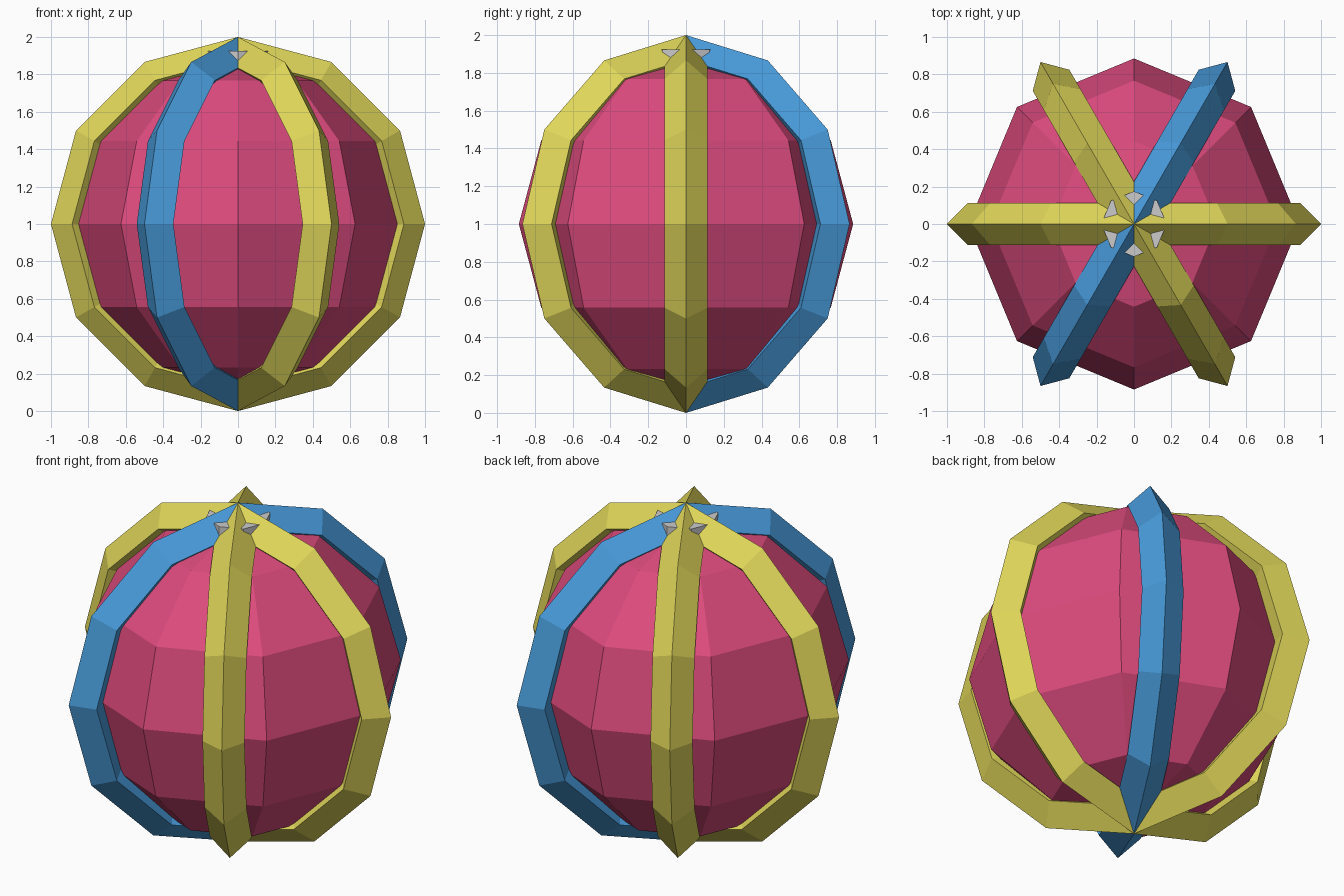
import bpy
import math

cube = bpy.data.objects.get("Cube")
if cube:
    bpy.data.objects.remove(cube, do_unlink=True)


def make_material(name, rgb):
    mat = bpy.data.materials.new(name)
    mat.use_nodes = True
    colour = (*rgb, 1.0)
    mat.diffuse_color = colour
    mat.node_tree.nodes["Principled BSDF"].inputs["Base Color"].default_value = colour
    return mat


def finish(name, mat):
    obj = bpy.context.object
    obj.name = name
    obj.data.name = name
    obj.data.materials.append(mat)
    bpy.ops.object.shade_flat()
    return obj


pink = make_material("pink", (0.72, 0.07, 0.205))
yellow = make_material("yellow", (0.74, 0.67, 0.10))
blue = make_material("blue", (0.065, 0.33, 0.71))
grey = make_material("light grey", (0.60, 0.60, 0.60))

OUTER = 1.0
TUBE = 0.113
MAJOR = OUTER - TUBE

# Faceted ball in the middle
bpy.ops.mesh.primitive_uv_sphere_add(
    segments=8, ring_count=6, radius=0.885, location=(0, 0, OUTER))
finish("core_ball", pink)

# Three upright diamond-section hoops crossing at the poles
hoops = [("side_hoop", 0, yellow), ("blue_hoop", 60, blue), ("diagonal_hoop", 120, yellow)]
for name, angle, mat in hoops:
    bpy.ops.mesh.primitive_torus_add(
        major_radius=MAJOR, minor_radius=TUBE,
        major_segments=12, minor_segments=4,
        location=(0, 0, OUTER),
        rotation=(math.pi / 2, 0, math.radians(angle)))
    finish(name, mat)

# Octagonal cap showing between the hoops at the top
bpy.ops.mesh.primitive_cylinder_add(
    vertices=8, radius=0.175, depth=0.125, location=(0, 0, 1.8625))
finish("top_cap", grey)
